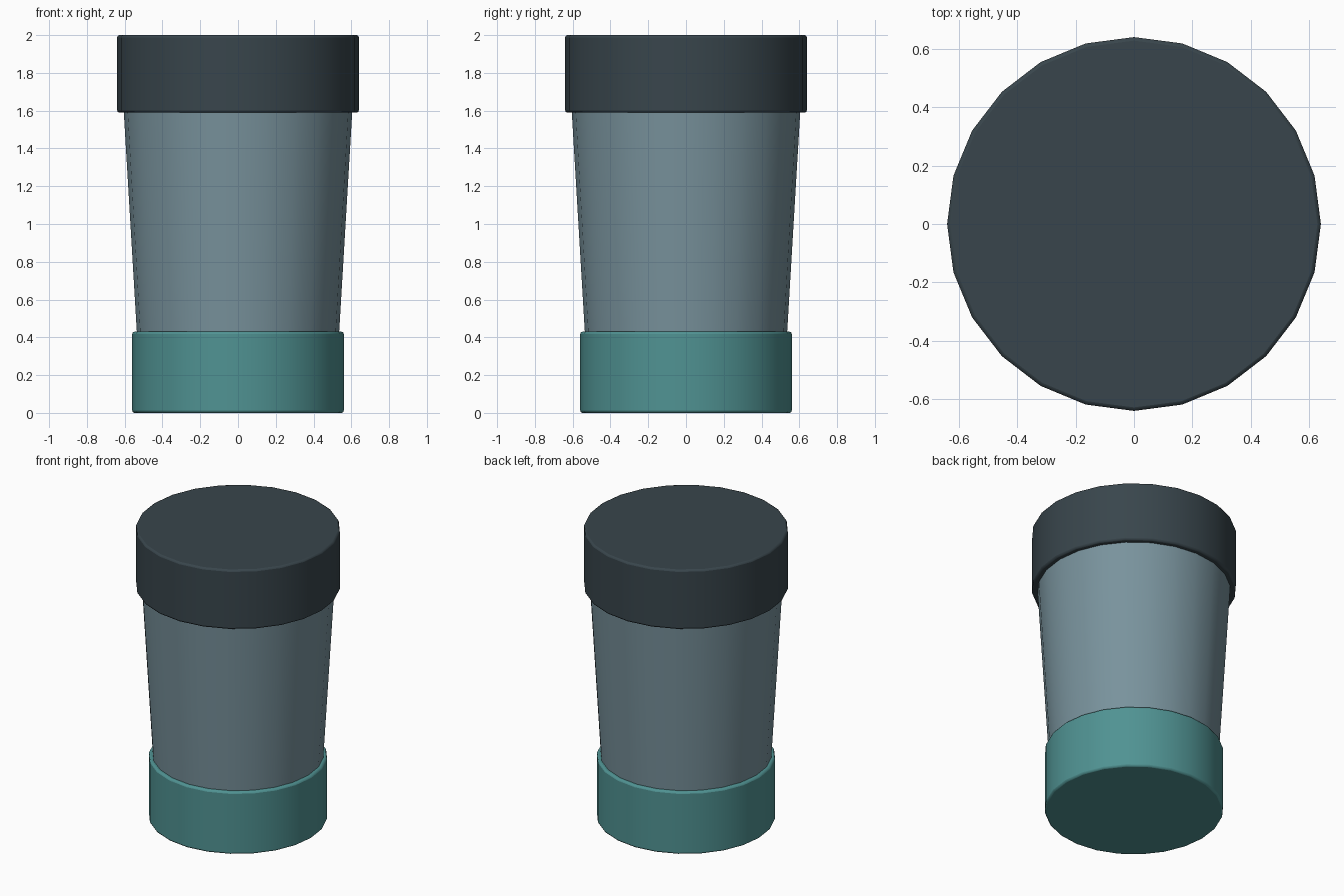
import bpy
import math

cube = bpy.data.objects.get("Cube")
if cube:
    bpy.data.objects.remove(cube, do_unlink=True)

SIDES = 24


def material(name, color):
    mat = bpy.data.materials.new(name)
    mat.use_nodes = True
    mat.diffuse_color = (*color, 1)
    bsdf = next(n for n in mat.node_tree.nodes if n.type == "BSDF_PRINCIPLED")
    bsdf.inputs["Base Color"].default_value = (*color, 1)
    return mat


def tapered_cylinder(name, bottom_radius, top_radius, z_low, z_high, mat, bevel=0):
    bpy.ops.mesh.primitive_cone_add(
        vertices=SIDES, radius1=bottom_radius, radius2=top_radius,
        depth=z_high - z_low, location=(0, 0, (z_low + z_high) / 2))
    obj = bpy.context.object
    obj.name = obj.data.name = name
    obj.data.materials.append(mat)
    # Smooth sides with crisp rims
    bpy.ops.object.shade_smooth_by_angle(angle=math.radians(40))
    if bevel:
        rim = obj.modifiers.new("rim_bevel", "BEVEL")
        rim.width = bevel
        rim.segments = 2
        rim.limit_method = "ANGLE"
        rim.angle_limit = math.radians(40)
    return obj


slate = material("slate_blue_grey", (0.19, 0.29, 0.335))
charcoal = material("charcoal", (0.04, 0.06, 0.072))
teal = material("muted_teal", (0.08, 0.29, 0.29))

# Tapered cup body, running inside the base and the lid
tapered_cylinder("cup_body", 0.512, 0.62, 0.03, 1.85, slate)

# Base sleeve and lid with softened rims
tapered_cylinder("base_sleeve", 0.56, 0.56, 0.0, 0.43, teal, bevel=0.012)
tapered_cylinder("lid", 0.64, 0.64, 1.59, 2.0, charcoal, bevel=0.012)
